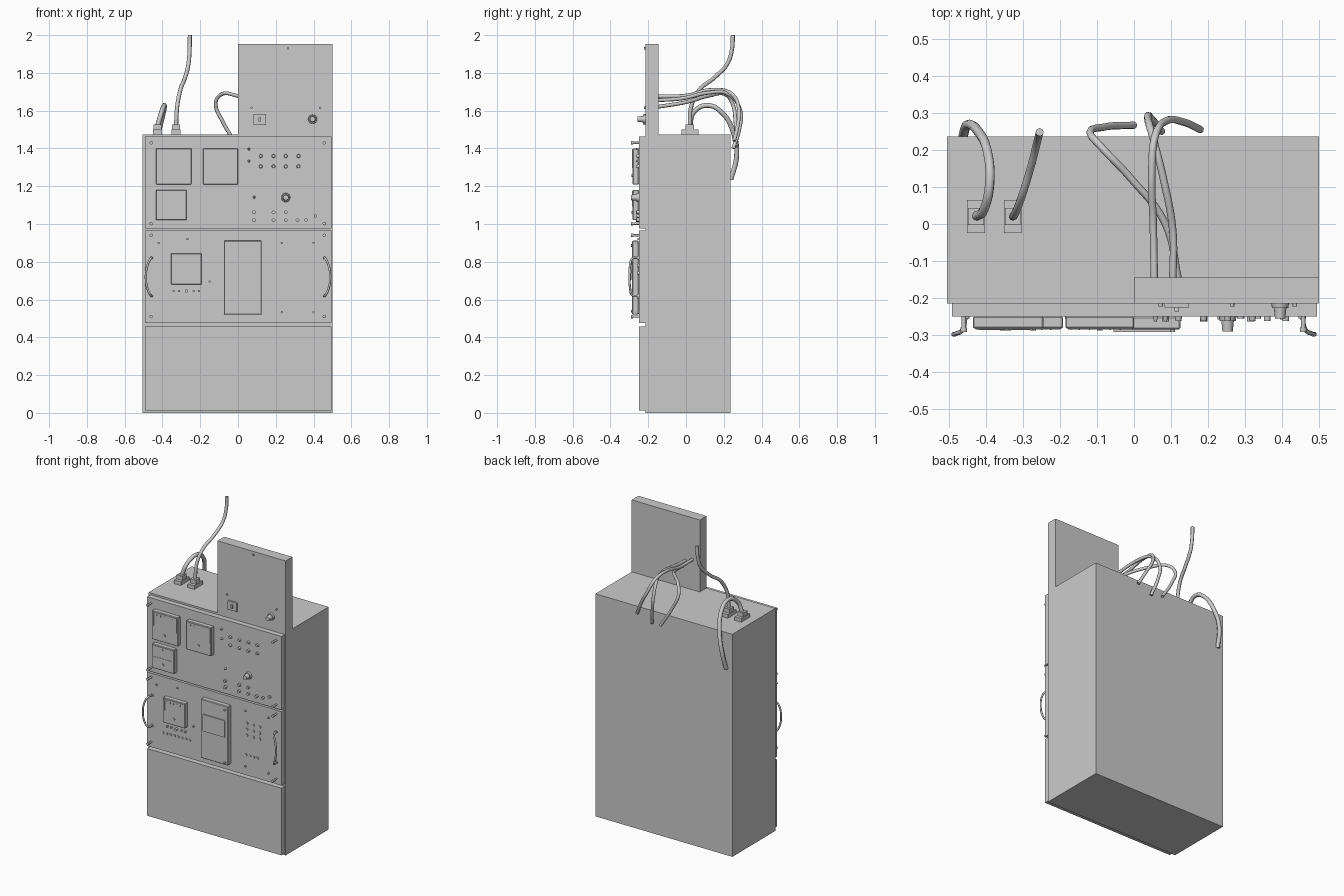
import bpy, math

grey = bpy.data.materials.new("neutral_grey")
grey.diffuse_color = (0.6, 0.6, 0.6, 1)
PANEL_Y = -0.25    # front of the door panels
BOARD_Y = -0.215   # front of the cabinet and the upright board


def box(name, x0, x1, y0, y1, z0, z1, bevel=0):
    bpy.ops.mesh.primitive_cube_add(
        size=1, location=((x0 + x1) / 2, (y0 + y1) / 2, (z0 + z1) / 2))
    ob = bpy.context.object
    ob.name = name
    ob.scale = (x1 - x0, y1 - y0, z1 - z0)
    bpy.ops.object.transform_apply(location=False, rotation=False, scale=True)
    if bevel:
        m = ob.modifiers.new("bevel", 'BEVEL')
        m.width, m.segments = bevel, 1
    ob.data.materials.append(grey)
    return ob


def peg(name, x, z, r, depth, y=PANEL_Y, r2=None, sides=12):
    """Round part sticking out of a front face at y; r2 is the outer radius."""
    bpy.ops.mesh.primitive_cone_add(
        vertices=sides, radius1=r, radius2=r if r2 is None else r2, depth=depth,
        location=(x, y - depth / 2, z), rotation=(math.pi / 2, 0, 0))
    ob = bpy.context.object
    ob.name = name
    ob.data.materials.append(grey)
    bpy.ops.object.shade_smooth_by_angle(angle=math.radians(35))
    return ob


def tube(name, points, r):
    """Round tube along a smooth path, closed at both ends."""
    cu = bpy.data.curves.new(name, 'CURVE')
    cu.dimensions = '3D'
    cu.bevel_depth, cu.bevel_resolution = r, 2
    cu.resolution_u, cu.use_fill_caps = 8, True
    sp = cu.splines.new('BEZIER')
    sp.bezier_points.add(len(points) - 1)
    for bp, p in zip(sp.bezier_points, points):
        bp.co = p
        bp.handle_left_type = bp.handle_right_type = 'AUTO'
    ob = bpy.data.objects.new(name, cu)
    bpy.context.collection.objects.link(ob)
    bpy.ops.object.select_all(action='DESELECT')
    ob.select_set(True)
    bpy.context.view_layer.objects.active = ob
    bpy.ops.object.convert(target='MESH')
    ob = bpy.context.object
    ob.name = name
    ob.data.materials.clear()
    ob.data.materials.append(grey)
    bpy.ops.object.shade_smooth_by_angle(angle=math.radians(50))
    return ob


def knob(name, x, z, y):
    peg(name + "_skirt", x, z, 0.024, 0.012, y, 0.022, 16)
    peg(name + "_grip", x, z, 0.018, 0.041, y, 0.014, 16)


def meter(name, x0, x1, z0, z1, upright=True):
    """Gauge: housing, raised window, scale ticks, needle and zero screw."""
    w, h, f = x1 - x0, z1 - z0, -0.282
    box(name + "_housing", x0, x1, f, PANEL_Y, z0, z1, 0.003)
    zw = z0 + 0.45 * h
    box(name + "_window", x0 + 0.006, x1 - 0.006, f - 0.003, f, zw, z1 - 0.006)
    for i in range(5):
        x = x0 + w * (0.2 + 0.15 * i)
        box(name + "_tick", x - 0.002, x + 0.002, f - 0.005, f - 0.003,
            z1 - 0.026, z1 - 0.016)
    if upright:
        box(name + "_needle", x0 + 0.014, x0 + 0.018, f - 0.005, f - 0.003,
            zw + 0.01, z1 - 0.01)
    else:
        box(name + "_needle", x0 + 0.012, x1 - 0.012, f - 0.005, f - 0.003,
            zw - 0.004 + 0.01, zw + 0.01)
    peg(name + "_zero_screw", x0 + w / 2, z0 + 0.25 * h, 0.008, 0.006, f)


# Cabinet, upright board and the three front panels
box("cabinet", -0.505, 0.5, BOARD_Y, 0.236, 0, 1.475)
box("upright_board", 0.0, 0.5, BOARD_Y, -0.145, 1.475, 1.952)
for name, z0, z1 in (("lower", 0.012, 0.457), ("middle", 0.475, 0.965),
                     ("upper", 0.975, 1.463)):
    box(name + "_panel", -0.492, 0.494, PANEL_Y, BOARD_Y, z0, z1)

# Long corner bolts on the two instrument panels
for z in (0.51, 0.94, 1.002, 1.43):
    for x in (-0.46, 0.457):
        peg("bolt_shaft", x, z, 0.006, 0.036)
        peg("bolt_head", x, z, 0.009, 0.012, PANEL_Y - 0.03)

# Gauges
meter("left_meter", -0.435, -0.245, 1.21, 1.40)
meter("right_meter", -0.185, 0.0, 1.21, 1.40)
meter("lower_meter", -0.435, -0.272, 1.02, 1.18, False)
meter("middle_meter", -0.355, -0.192, 0.68, 0.845)

# Upper panel lamps, buttons and rotary knob
for x in (0.12, 0.188, 0.253, 0.32):
    for z in (1.305, 1.36):
        peg("lamp", x, z, 0.010, 0.012, r2=0.008)
for x in (0.085, 0.188, 0.315):
    for z in (1.02, 1.062):
        if (x, z) != (0.315, 1.062):
            peg("button", x, z, 0.010, 0.014)
for x, z in ((0.253, 1.02), (0.253, 1.062), (0.36, 1.022), (0.41, 1.042)):
    peg("button", x, z, 0.009, 0.012)
for x, z in ((0.058, 1.397), (0.058, 1.333), (0.085, 1.142)):
    peg("small_switch", x, z, 0.007, 0.014, r2=0.004)
knob("panel_knob", 0.253, 1.14, PANEL_Y)

# Middle panel screws and buttons
for x, z in ((-0.42, 0.90), (-0.268, 0.92), (0.232, 0.90), (0.40, 0.90),
             (0.232, 0.533), (0.40, 0.533), (-0.15, 0.695)):
    peg("panel_screw", x, z, 0.006, 0.008)
for x in (-0.34, -0.312, -0.273, -0.235, -0.207):
    peg("meter_button", x, 0.645, 0.006, 0.010)
peg("meter_selector", -0.273, 0.645, 0.009, 0.018)
for i in range(8):
    peg("row_button", -0.375 + 0.028 * i, 0.595, 0.008, 0.006)
for i in range(3):
    for j in range(3):
        peg("grid_button", 0.242 + 0.046 * i, 0.74 + 0.04 * j, 0.009, 0.006)
for i in range(4):
    peg("small_row_button", 0.235 + 0.028 * i, 0.61, 0.008, 0.006)

# Tall instrument box with a window plate and screws
box("instrument_box", -0.075, 0.125, -0.285, PANEL_Y, 0.52, 0.912, 0.004)
box("instrument_window", -0.055, 0.105, -0.292, -0.285, 0.705, 0.816)
for z in (0.538, 0.886):
    peg("instrument_screw", 0.104, z, 0.007, 0.007, -0.285)

# Bowed pull handles on both sides
for s, side in ((-1, "left"), (1, "right")):
    tube(side + "_handle",
         [(s * 0.455, -0.248, 0.62), (s * 0.462, -0.283, 0.622),
          (s * 0.48, -0.296, 0.66), (s * 0.488, -0.298, 0.72),
          (s * 0.48, -0.296, 0.78), (s * 0.462, -0.283, 0.818),
          (s * 0.455, -0.248, 0.82)], 0.006)
    for z in (0.62, 0.82):
        peg("handle_foot", s * 0.455, z, 0.010, 0.006)

# Board fittings
box("board_switch_plate", 0.083, 0.148, -0.226, BOARD_Y, 1.524, 1.582)
box("board_switch", 0.109, 0.122, -0.236, -0.226, 1.542, 1.564)
for x, z in ((0.072, 1.615), (0.435, 1.615), (0.265, 1.93)):
    peg("board_screw", x, z, 0.006, 0.008, BOARD_Y)
knob("board_knob", 0.395, 1.555, BOARD_Y)

# Cable plugs on the roof
for x in (-0.427, -0.328):
    box("plug_base", x - 0.024, x + 0.024, -0.024, 0.065, 1.475, 1.499)
    box("plug_body", x - 0.021, x + 0.021, -0.003, 0.043, 1.499, 1.526)

# Roof cables
tube("hanging_cable",
     [(-0.427, 0.02, 1.515), (-0.405, 0.04, 1.59), (-0.39, 0.11, 1.628),
      (-0.395, 0.19, 1.59), (-0.425, 0.255, 1.47), (-0.45, 0.268, 1.36),
      (-0.462, 0.238, 1.235)], 0.013)
tube("rising_cable",
     [(-0.328, 0.02, 1.515), (-0.322, 0.027, 1.62), (-0.305, 0.07, 1.71),
      (-0.28, 0.15, 1.775), (-0.262, 0.22, 1.85), (-0.256, 0.244, 1.93),
      (-0.255, 0.248, 2.0)], 0.011)

# Cables from the back of the board, drooping behind the cabinet
tube("left_board_cable",
     [(0.12, -0.15, 1.62), (0.085, 0.0, 1.645), (-0.01, 0.125, 1.68),
      (-0.09, 0.21, 1.685), (-0.118, 0.245, 1.64), (-0.08, 0.262, 1.54),
      (0.0, 0.267, 1.41)], 0.010)
tube("middle_board_cable",
     [(0.105, -0.15, 1.655), (0.105, -0.02, 1.665), (0.08, 0.12, 1.695),
      (0.055, 0.22, 1.69), (0.037, 0.288, 1.60), (0.05, 0.282, 1.50),
      (0.075, 0.25, 1.40)], 0.010)
tube("right_board_cable",
     [(0.055, -0.15, 1.675), (0.052, 0.0, 1.68), (0.048, 0.14, 1.71),
      (0.058, 0.24, 1.69), (0.09, 0.28, 1.61), (0.135, 0.275, 1.53),
      (0.18, 0.255, 1.44)], 0.010)
